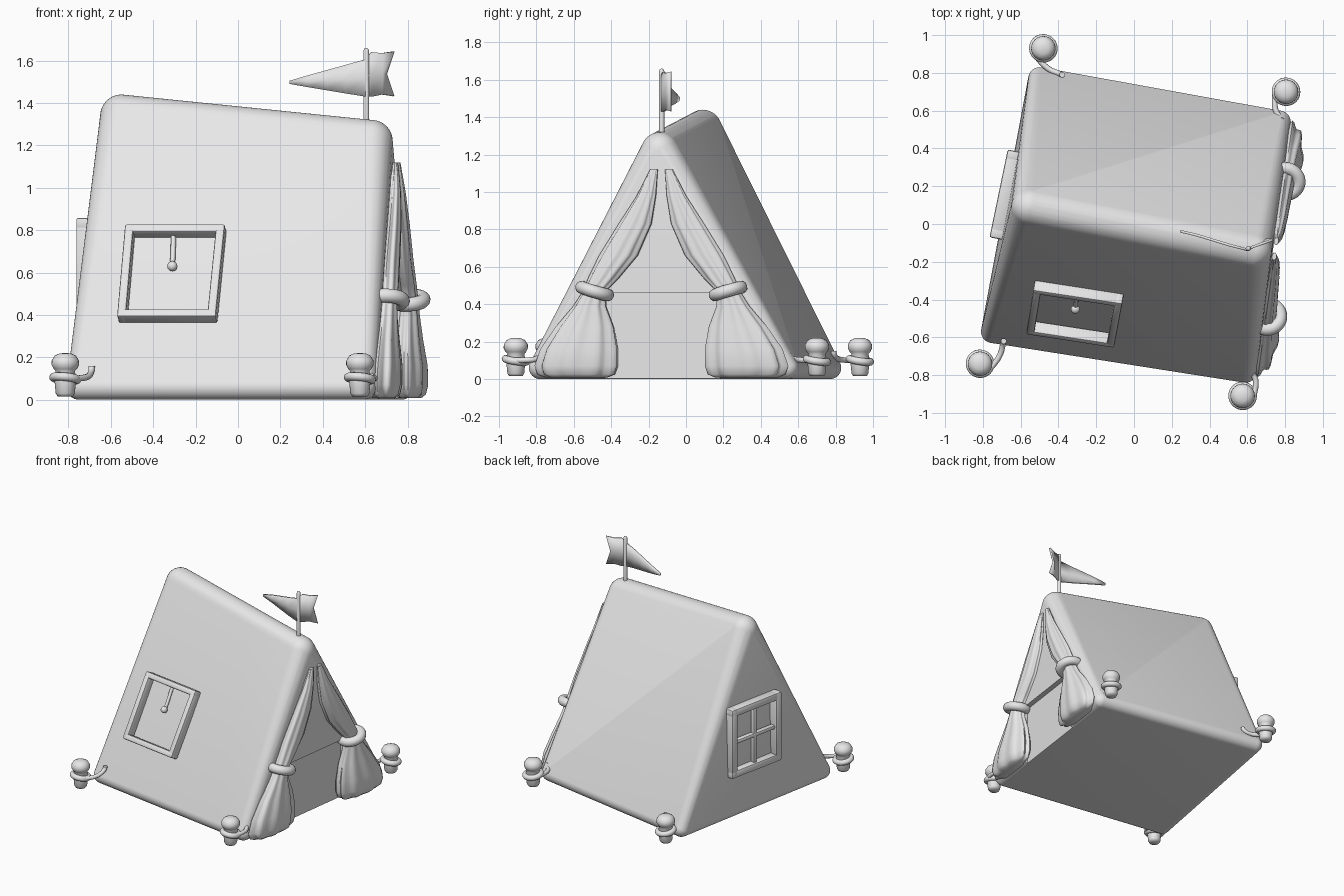
import bpy, bmesh, math
from mathutils import Vector, Matrix

if "Cube" in bpy.data.objects:
    bpy.data.objects.remove(bpy.data.objects["Cube"])

grey = bpy.data.materials.new("plain grey")
grey.diffuse_color = (0.8, 0.8, 0.8, 1)
grey.use_nodes = True
grey.node_tree.nodes["Principled BSDF"].inputs["Base Color"].default_value = grey.diffuse_color


def finish(ob, angle=40):
    ob.data.materials.clear()
    ob.data.materials.append(grey)
    bpy.ops.object.select_all(action='DESELECT')
    ob.select_set(True)
    bpy.context.view_layer.objects.active = ob
    bpy.ops.object.shade_smooth_by_angle(angle=math.radians(angle))
    return ob


def from_bmesh(name, bm, angle=40):
    bmesh.ops.recalc_face_normals(bm, faces=bm.faces)
    me = bpy.data.meshes.new(name)
    bm.to_mesh(me)
    bm.free()
    ob = bpy.data.objects.new(name, me)
    bpy.context.collection.objects.link(ob)
    return finish(ob, angle)


def loft(name, rings):
    """Skin closed rings of equal size and cap both ends."""
    bm = bmesh.new()
    loops = [[bm.verts.new(p) for p in r] for r in rings]
    n = len(loops[0])
    for a, b in zip(loops, loops[1:]):
        for i in range(n):
            bm.faces.new((a[i], a[(i + 1) % n], b[(i + 1) % n], b[i]))
    bm.faces.new(loops[0])
    bm.faces.new(loops[-1])
    return from_bmesh(name, bm, 60)


def lathe(name, profile, at, n=24):
    return loft(name, [[(at[0] + r * math.cos(k * math.tau / n),
                         at[1] + r * math.sin(k * math.tau / n), z)
                        for k in range(n)] for r, z in profile])


def tube(name, pts, r):
    cu = bpy.data.curves.new(name, 'CURVE')
    cu.dimensions = '3D'
    cu.bevel_depth = r
    cu.bevel_resolution = 3
    cu.use_fill_caps = True
    sp = cu.splines.new('NURBS')
    sp.points.add(len(pts) - 1)
    for p, c in zip(sp.points, pts):
        p.co = (*c, 1)
    sp.use_endpoint_u = True
    sp.order_u = 3
    ob = bpy.data.objects.new(name, cu)
    bpy.context.collection.objects.link(ob)
    bpy.ops.object.select_all(action='DESELECT')
    ob.select_set(True)
    bpy.context.view_layer.objects.active = ob
    bpy.ops.object.convert(target='MESH')
    return finish(bpy.context.object, 60)


def ring(name, at, axis, major, minor):
    bpy.ops.mesh.primitive_torus_add(major_segments=32, minor_segments=12,
                                     major_radius=major, minor_radius=minor, location=at)
    ob = bpy.context.object
    ob.name = name
    ob.rotation_euler = Vector(axis).to_track_quat('Z', 'Y').to_euler()
    return finish(ob, 60)


def bar(name, p, q, normal, w, d):
    """Rounded box from p to q, w wide, d deep along the normal."""
    p, q = Vector(p), Vector(q)
    x = (q - p).normalized()
    z = (normal - x * normal.dot(x)).normalized()
    m = Matrix((x, z.cross(x), z)).transposed().to_4x4()
    m.translation = (p + q) / 2
    bm = bmesh.new()
    bmesh.ops.create_cube(bm, size=1, matrix=m @ Matrix.Diagonal(((q - p).length + w, w, d, 1)))
    bmesh.ops.bevel(bm, geom=bm.edges[:], offset=0.01, segments=2, affect='EDGES', profile=0.5)
    return from_bmesh(name, bm)


def window(name, corners, w, d):
    c = [Vector(v) for v in corners]
    nrm = (c[1] - c[0]).cross(c[3] - c[0]).normalized()
    for i in range(4):
        bar(f"{name}_frame_{i}", c[i], c[(i + 1) % 4], nrm, w, d)
    return c, nrm


# Tent body: hull around six balls gives a soft wedge
bm = bmesh.new()
for x, y, z, r in ((-0.55, 0.09, 1.34, 0.10), (0.63, -0.14, 1.22, 0.10),
                   (-0.75, -0.57, 0.06, 0.06), (0.59, -0.78, 0.06, 0.06),
                   (0.77, 0.54, 0.06, 0.06), (-0.50, 0.77, 0.06, 0.06)):
    bmesh.ops.create_uvsphere(bm, u_segments=32, v_segments=16, radius=r,
                              matrix=Matrix.Translation((x, y, z)))
bmesh.ops.delete(bm, geom=bm.faces[:], context='FACES_ONLY')
bmesh.ops.delete(bm, geom=bm.edges[:], context='EDGES_FACES') if not bm.verts else None
hull = bmesh.ops.convex_hull(bm, input=bm.verts[:])
bmesh.ops.delete(bm, geom=[v for v in bm.verts if not v.link_faces], context='VERTS')
loose = [e for e in bm.edges if not e.link_faces]
bmesh.ops.delete(bm, geom=loose, context='EDGES')
tent = from_bmesh("tent_body", bm, 35)

# Entrance end frame: u along the face, d outward, z up
side = Vector((0.136, 1, 0)).normalized()
out = Vector((side.y, -side.x, 0))
origin = Vector((0.738, -0.13, 0))


def entrance(u, d, z):
    return origin + side * u + out * d + Vector((0, 0, z))


# Shallow doorway recess
bm = bmesh.new()
m = Matrix((out, side, Vector((0, 0, 1)))).transposed().to_4x4()
m.translation = entrance(0, 0.06, 0.18)
bmesh.ops.create_cube(bm, size=1, matrix=m @ Matrix.Diagonal((0.2, 0.62, 0.56, 1)))
cutter = from_bmesh("doorway_cutter", bm)
cutter.hide_render = True
mod = tent.modifiers.new("doorway", 'BOOLEAN')
mod.object = cutter
mod.solver = 'EXACT'
bpy.context.view_layer.objects.active = tent
bpy.ops.object.modifier_apply(modifier=mod.name)
bpy.data.objects.remove(cutter)
finish(tent, 35)

# Curtains gathered by a tie: offset, height, half width, depth
sections = ((0.04, 1.12, 0.02, 0.012), (0.08, 0.98, 0.05, 0.03), (0.14, 0.83, 0.085, 0.04),
            (0.23, 0.66, 0.10, 0.045), (0.31, 0.54, 0.08, 0.05), (0.36, 0.47, 0.06, 0.05),
            (0.385, 0.39, 0.085, 0.055), (0.41, 0.28, 0.15, 0.065), (0.44, 0.16, 0.20, 0.08),
            (0.455, 0.07, 0.215, 0.08), (0.455, 0.025, 0.20, 0.07), (0.455, 0.008, 0.16, 0.05))
for s, label in ((-1, "front"), (1, "back")):
    rings = []
    for u, z, hw, dep in sections:
        loop = []
        for k in range(48):
            a = k * math.tau / 48
            f = 1 + 0.07 * math.cos(9 * a)
            loop.append(entrance(s * (u + hw * f * math.cos(a)), 0.01 + dep * f * math.sin(a), z))
        rings.append(loop)
    loft(label + "_curtain", rings)
    ring(label + "_curtain_tie", entrance(s * 0.36, 0.015, 0.47),
         side * s * -0.3 + Vector((0, 0, 1)), 0.073, 0.034)

# Slope window with hanging knob
window("slope_window", ((-0.545, -0.55, 0.395), (-0.12, -0.615, 0.395),
                        (-0.08, -0.40, 0.795), (-0.51, -0.335, 0.795)), 0.042, 0.07)
tube("window_cord", [(-0.305, -0.36, 0.77), (-0.305, -0.40, 0.70), (-0.31, -0.44, 0.63)], 0.012)
bpy.ops.mesh.primitive_uv_sphere_add(segments=16, ring_count=10, radius=0.024,
                                     location=(-0.31, -0.452, 0.63))
bpy.context.object.name = "window_knob"
finish(bpy.context.object, 60)

# Window with cross bars on the closed end
c, nrm = window("end_window", ((-0.725, -0.05, 0.36), (-0.64, 0.36, 0.36),
                               (-0.64, 0.36, 0.83), (-0.725, -0.05, 0.83)), 0.055, 0.07)
for i in (0, 1):
    bar(f"end_window_cross_{i}", (c[i] + c[i + 1]) / 2, (c[(i + 2) % 4] + c[(i + 3) % 4]) / 2,
        nrm, 0.03, 0.04)

# Corner pegs with rope loops and guy ropes
peg = ((0.036, 0.015), (0.045, 0.03), (0.052, 0.10), (0.045, 0.135), (0.055, 0.145),
       (0.065, 0.165), (0.064, 0.185), (0.05, 0.208), (0.028, 0.218), (0.005, 0.22))
corners = (((-0.815, -0.74), (-0.69, -0.62, 0.16)), ((0.575, -0.91), (0.62, -0.78, 0.14)),
           ((0.805, 0.70), (0.78, 0.55, 0.14)), ((-0.48, 0.93), (-0.38, 0.79, 0.15)))
for i, ((x, y), end) in enumerate(corners):
    lathe(f"peg_{i}", peg, (x, y))
    ring(f"peg_loop_{i}", (x, y, 0.10), (0.1, 0.15, 1), 0.056, 0.02)
    e = Vector(end)
    d = (Vector((e.x, e.y, 0)) - Vector((x, y, 0))).normalized()
    start = Vector((x, y, 0.10)) + Vector((d.y, -d.x, 0)) * 0.055
    tube(f"guy_rope_{i}", [start, start + d * 0.09, e + Vector((0, 0, -0.03)), e], 0.015)

# Flag pole and two-part pennant
lathe("flag_pole", ((0.014, 1.28), (0.014, 1.645), (0.009, 1.657), (0.002, 1.66)), (0.605, -0.13), 12)
bm = bmesh.new()
cols = []
for x, lo, hi in ((0.245, 1.49, 1.505), (0.33, 1.475, 1.53), (0.42, 1.46, 1.555), (0.51, 1.445, 1.58),
                  (0.60, 1.43, 1.605), (0.63, 1.43, 1.64), (0.68, 1.44, 1.635), (0.735, 1.432, 1.643)):
    y = -0.045 - (x - 0.245) * 0.235 if x < 0.605 else -0.13 + (x - 0.605) * 0.35
    y += 0.008 * math.sin(x * 60)
    mid = x - 0.035 if x > 0.73 else x
    cols.append([bm.verts.new(p) for p in ((x, y, lo), (mid, y, (lo + hi) / 2), (x, y, hi))])
for a, b in zip(cols, cols[1:]):
    for k in (0, 1):
        bm.faces.new((a[k], b[k], b[k + 1], a[k + 1]))
flag = from_bmesh("flag", bm)
mod = flag.modifiers.new("thickness", 'SOLIDIFY')
mod.thickness = 0.014
mod.offset = 0
